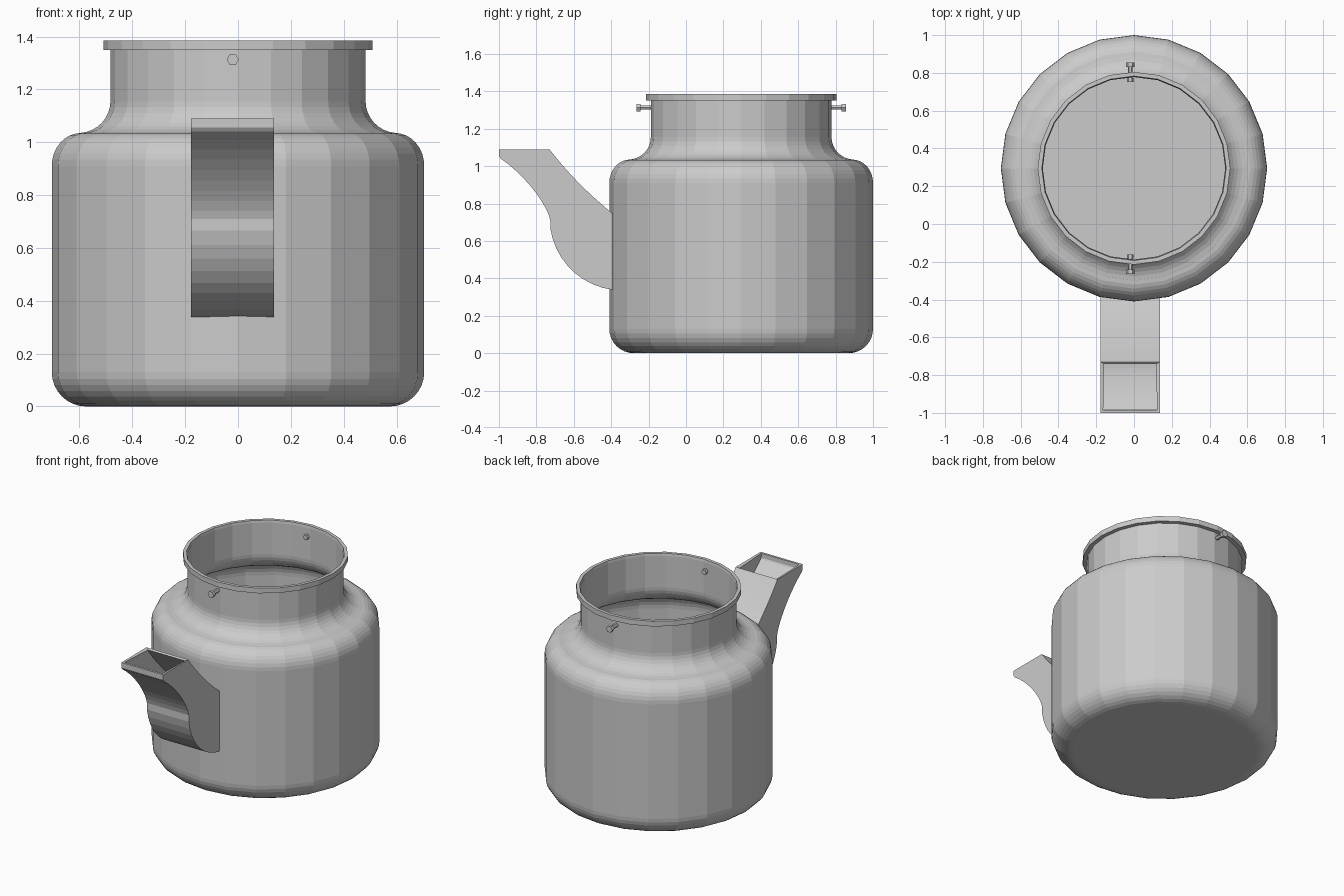
import bpy, bmesh, math
from mathutils import Vector, Matrix
from mathutils.geometry import interpolate_bezier

cube = bpy.data.objects.get("Cube")
if cube:
    bpy.data.objects.remove(cube, do_unlink=True)

metal = bpy.data.materials.new("grey metal")
metal.use_nodes = True
grey = (0.6, 0.6, 0.6, 1)
metal.diffuse_color = grey
metal.node_tree.nodes["Principled BSDF"].inputs["Base Color"].default_value = grey

SIDES = 24
CENTRE_Y = 0.295
PIN_X = -0.02


def finish(name, bm):
    bmesh.ops.recalc_face_normals(bm, faces=bm.faces)
    mesh = bpy.data.meshes.new(name)
    bm.to_mesh(mesh)
    bm.free()
    mesh.materials.append(metal)
    obj = bpy.data.objects.new(name, mesh)
    bpy.context.collection.objects.link(obj)
    return obj


def lathe(name, profile, closed=False, floor=False):
    """Revolve (radius, height) points into a faceted ring of quads."""
    bm = bmesh.new()
    rings = []
    for r, z in profile:
        angles = [2 * math.pi * i / SIDES for i in range(SIDES)]
        rings.append([bm.verts.new((r * math.sin(a), CENTRE_Y + r * math.cos(a), z))
                      for a in angles])
    pairs = list(zip(rings, rings[1:]))
    if closed:
        pairs.append((rings[-1], rings[0]))
    for a, b in pairs:
        for i in range(SIDES):
            j = (i + 1) % SIDES
            bm.faces.new((a[i], a[j], b[j], b[i]))
    if floor:
        bm.faces.new(rings[0])
    return finish(name, bm)


def arc(cx, cz, rx, rz, start, end, steps=8):
    angles = [math.radians(start + (end - start) * i / steps) for i in range(steps + 1)]
    return [(cx + rx * math.cos(a), cz + rz * math.sin(a)) for a in angles]


def bezier(points, count):
    p, h1, h2, q = [Vector((y, z, 0)) for y, z in points]
    return [(v.x, v.y) for v in interpolate_bezier(p, h1, h2, q, count)]


# Pot body: rounded base, straight wall, rounded shoulder, hollow neck
profile = arc(0.575, 0.13, 0.13, 0.13, -90, 0)
profile += arc(0.595, 0.91, 0.11, 0.125, 0, 90)
profile += arc(0.605, 1.155, 0.122, 0.12, 265, 180)
profile += [(0.483, 1.37)]
lathe("pot_body", profile, floor=True)

# Rim band around the mouth
lathe("rim", [(0.483, 1.35), (0.51, 1.35), (0.51, 1.385), (0.488, 1.385)], closed=True)

# Spout: underside and top curves joined by flat cheeks, open at the mouth
under = [(-1.0, 1.09), (-1.0, 1.055), (-0.99, 1.04)]
under += bezier([(-0.99, 1.04), (-0.86, 0.95), (-0.745, 0.80), (-0.725, 0.71)], 10)[1:]
under += bezier([(-0.725, 0.665), (-0.70, 0.50), (-0.57, 0.36), (-0.384, 0.337)], 10)
upper = bezier([(-0.73, 1.09), (-0.63, 0.96), (-0.51, 0.84), (-0.384, 0.74)], len(under))

bm = bmesh.new()
loops = []
for (uy, uz), (ty, tz) in zip(under, upper):
    corners = [(-0.178, uy, uz), (0.137, uy, uz), (0.137, ty, tz), (-0.178, ty, tz)]
    loops.append([bm.verts.new(c) for c in corners])
for a, b in zip(loops, loops[1:]):
    for i in range(4):
        j = (i + 1) % 4
        bm.faces.new((a[i], a[j], b[j], b[i]))
spout = finish("spout", bm)
wall = spout.modifiers.new("wall", "SOLIDIFY")
wall.thickness = 0.015
wall.offset = -1
wall.use_even_offset = True


# Hexagonal handle pins through the front and back of the neck
def pin(name, side):
    bm = bmesh.new()
    for radius, near, far in ((0.013, 0.46, 0.55), (0.023, 0.537, 0.56), (0.018, 0.457, 0.477)):
        place = (Matrix.Translation((PIN_X, CENTRE_Y + side * (near + far) / 2, 1.313))
                 @ Matrix.Rotation(math.pi / 2, 4, "X")
                 @ Matrix.Rotation(math.pi / 2, 4, "Z"))
        bmesh.ops.create_cone(bm, cap_ends=True, segments=6, radius1=radius,
                              radius2=radius, depth=far - near, matrix=place)
    # Turn the hexagons so that their points face sideways
    if max(v.co.x for v in bm.verts) - PIN_X < 0.022:
        pivot = Vector((PIN_X, CENTRE_Y, 1.313))
        bmesh.ops.rotate(bm, verts=bm.verts, cent=pivot,
                         matrix=Matrix.Rotation(math.pi / 6, 3, "Y"))
    return finish(name, bm)


pin("front_pin", -1)
pin("back_pin", 1)
